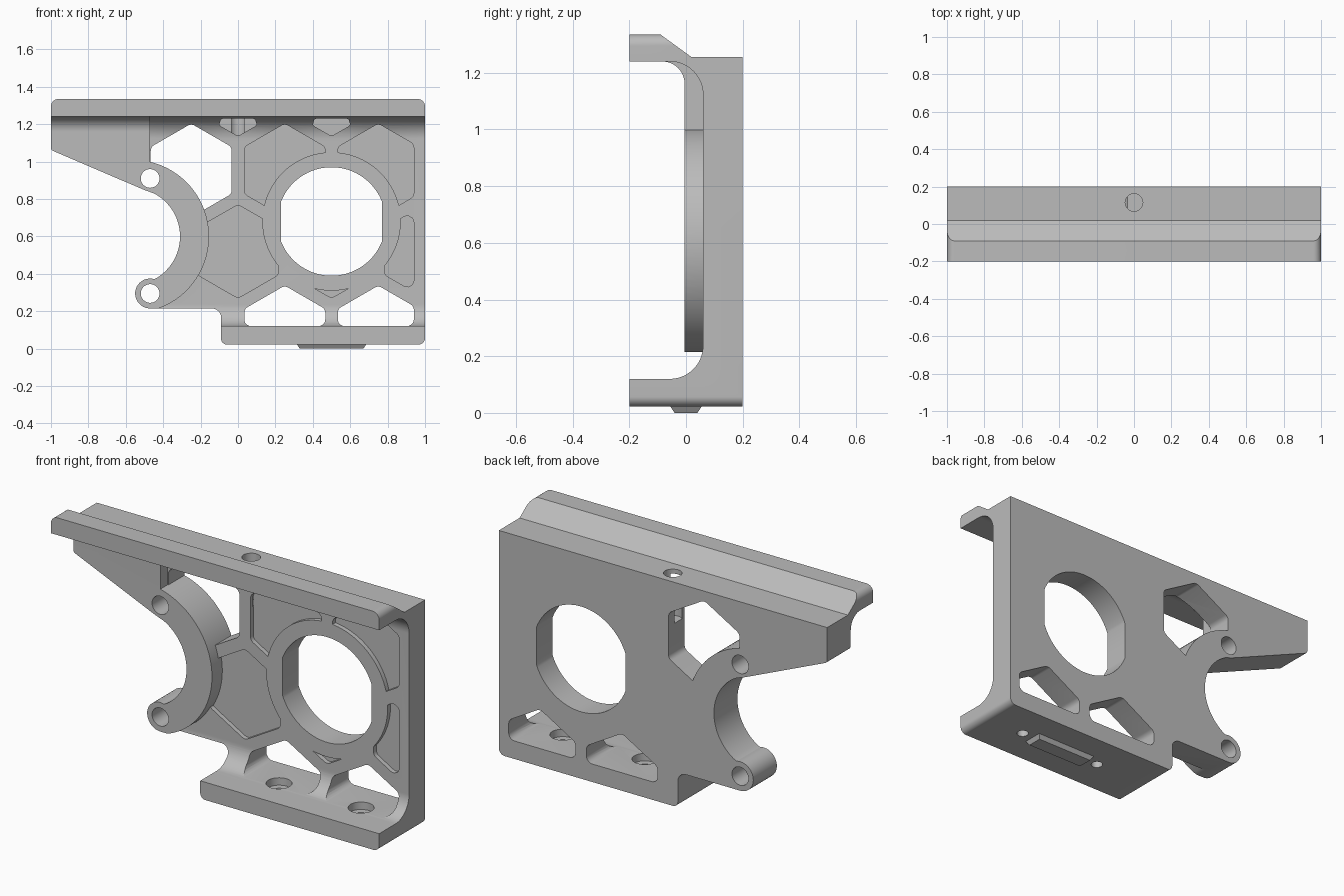
import bpy, bmesh, math
from mathutils import Vector

cube = bpy.data.objects.get("Cube")
if cube:
    bpy.data.objects.remove(cube, do_unlink=True)

metal = bpy.data.materials.new("grey_metal")
metal.use_nodes = True
GREY = (0.5, 0.5, 0.5, 1)
metal.diffuse_color = GREY
metal.node_tree.nodes["Principled BSDF"].inputs["Base Color"].default_value = GREY


def circle(cx, cz, r, start=0, end=360, n=64):
    full = end - start == 360
    count = n if full else n + 1
    angles = [math.radians(start + (end - start) * i / n) for i in range(count)]
    return [(cx + r * math.cos(a), cz + r * math.sin(a)) for a in angles]


def rounded(points, radius=0.0, steps=8):
    """Round polygon corners; a third item in a point overrides the radius."""
    out = []
    for i, p in enumerate(points):
        r = p[2] if len(p) > 2 else radius
        c = Vector(p[:2])
        if r == 0:
            out.append(c)
            continue
        a = Vector(points[i - 1][:2]) - c
        b = Vector(points[(i + 1) % len(points)][:2]) - c
        half = a.angle(b) / 2
        t = min(r / math.tan(half), 0.45 * a.length, 0.45 * b.length)
        r = t * math.tan(half)
        u, v = a.normalized(), b.normalized()
        centre = c + (u + v).normalized() * r / math.sin(half)
        s, e = c + u * t - centre, c + v * t - centre
        out += [centre + s.lerp(e, k / steps).normalized() * r for k in range(steps + 1)]
    return out


def clip(points, axis, limit, sign):
    """Keep the part of a polygon where sign * coordinate <= sign * limit."""
    out = []
    for i, q in enumerate(points):
        p = points[i - 1]
        dp, dq = sign * (p[axis] - limit), sign * (q[axis] - limit)
        if dp * dq < 0:
            out.append(tuple(Vector(p[:2]).lerp(Vector(q[:2]), dp / (dp - dq))))
        if dq <= 0:
            out.append(q)
    return out


def prism(name, points, axis, lo, hi):
    place = {"x": lambda a, b, c: (c, a, b),
             "y": lambda a, b, c: (a, c, b),
             "z": lambda a, b, c: (a, b, c)}[axis]
    bm = bmesh.new()
    ends = [[bm.verts.new(place(p[0], p[1], c)) for p in points] for c in (lo, hi)]
    n = len(points)
    bm.faces.new(ends[0])
    bm.faces.new(ends[1][::-1])
    for i in range(n):
        j = (i + 1) % n
        bm.faces.new((ends[0][i], ends[1][i], ends[1][j], ends[0][j]))
    bmesh.ops.recalc_face_normals(bm, faces=bm.faces)
    mesh = bpy.data.meshes.new(name)
    bm.to_mesh(mesh)
    bm.free()
    mesh.materials.append(metal)
    obj = bpy.data.objects.new(name, mesh)
    bpy.context.collection.objects.link(obj)
    return obj


def combine(obj, other, operation, keep=False):
    mod = obj.modifiers.new("cut", "BOOLEAN")
    mod.operation, mod.solver, mod.object = operation, "EXACT", other
    bpy.context.view_layer.objects.active = obj
    bpy.ops.object.modifier_apply(modifier=mod.name)
    if not keep:
        bpy.data.objects.remove(other, do_unlink=True)


# Channel section: rail with sloped top, back plate and bottom flange
section = rounded([(-0.2, 1.415), (0.02, 1.255), (0.2, 1.255), (0.2, -0.1), (-0.2, -0.1),
                   (-0.2, 0.12), (0.06, 0.12, 0.22), (0.06, 1.24, 0.22), (-0.2, 1.24)], steps=16)
body = prism("bracket_body", section, "x", -1.1, 1.1)

# Raised crescent and the thicker arm, which blends into the rail
BOSS = (-0.565, 0.6, 0.41)
combine(body, prism("crescent", circle(*BOSS, n=96), "y", -0.005, 0.15), "UNION")
arm = rounded([(-0.005, 0.75), (-0.005, 1.24, 0.15), (-0.18, 1.24), (-0.18, 1.29),
               (-0.06, 1.29), (0.15, 1.1), (0.15, 0.75)], steps=16)
combine(body, prism("arm", arm, "x", -1.15, -0.47), "UNION")

# Side outline with the round bite and the lower lug
outline = [(-1, 1.335, 0.04), (1, 1.335, 0.04), (1, 0.022, 0.035), (-0.09, 0.022, 0.03),
           (-0.09, 0.215, 0.05)]
outline += circle(-0.47, 0.295, 0.08, 270, 75, 20)
outline += circle(-0.57, 0.6, 0.26, -60, 62, 32)
outline += [(-0.5, 0.848), (-1, 1.062, 0.02)]
combine(body, prism("outline", rounded(outline), "y", -1, 1), "INTERSECT")

# Honeycomb pockets and windows, kept clear of the hub and the crescent
HUB = (0.5, 0.68, 0.37)
hub = prism("hub_keep", circle(*HUB, n=96), "y", -2, 2)
crescent = prism("crescent_keep", circle(*BOSS, n=96), "y", -2, 2)
ROW, MIDDLE = 0.433, 0.52
cells = [(-0.25, 1, True), (0.25, -1, True), (0.75, -1, True),
         (0.25, 1, False), (0.75, 1, False), (0, 0, False), (0.5, 0, False),
         (1, 0, False), (0, 2, False), (0.5, 2, False)]
for x, row, through in cells:
    z = MIDDLE + row * ROW
    cell = circle(x, z, 0.25, 30, 390, 6)
    for axis, limit, sign in ((0, 0.94, 1), (1, 0.121, -1), (1, 1.23, 1)):
        cell = clip(cell, axis, limit, sign)
    cutter = prism("cell", rounded(cell, 0.035, 5), "y", -0.19, 0.3 if through else 0.085)
    if row in (0, 1):
        combine(cutter, hub, "DIFFERENCE", keep=True)
        combine(cutter, crescent, "DIFFERENCE", keep=True)
    combine(body, cutter, "DIFFERENCE")
for helper in (hub, crescent):
    bpy.data.objects.remove(helper, do_unlink=True)

# Large bore with flat sides
bore = clip(clip(circle(0.5, 0.68, 0.29, n=90), 0, 0.77, 1), 0, 0.23, -1)
combine(body, prism("bore", bore, "y", -1, 1), "DIFFERENCE")

# Pivot holes through the crescent
for z in (0.91, 0.295):
    combine(body, prism("pivot_hole", circle(-0.47, z, 0.05, n=32), "y", -1, 1), "DIFFERENCE")

# Blind hole in the top, counterbored holes in the bottom flange
combine(body, prism("top_hole", circle(0, 0.115, 0.047, n=32), "z", 1.0, 1.4), "DIFFERENCE")
for x in (0.25, 0.75):
    combine(body, prism("bolt_hole", circle(x, 0, 0.03, n=24), "z", -0.1, 0.2), "DIFFERENCE")
    combine(body, prism("bolt_seat", circle(x, 0, 0.065, n=32), "z", 0.08, 0.2), "DIFFERENCE")

# Chamfered locating key under the flange
key = prism("locating_key", [(0.31, -0.06), (0.69, -0.06), (0.69, 0.06), (0.31, 0.06)],
            "z", 0, 0.03)
for v in key.data.vertices:
    if v.co.z < 0.01:
        v.co.x += 0.02 if v.co.x < 0.5 else -0.02
        v.co.y *= 0.67

# Smooth curves, crisp edges
bpy.ops.object.select_all(action="DESELECT")
body.select_set(True)
bpy.context.view_layer.objects.active = body
bpy.ops.object.shade_smooth_by_angle(angle=math.radians(25))
